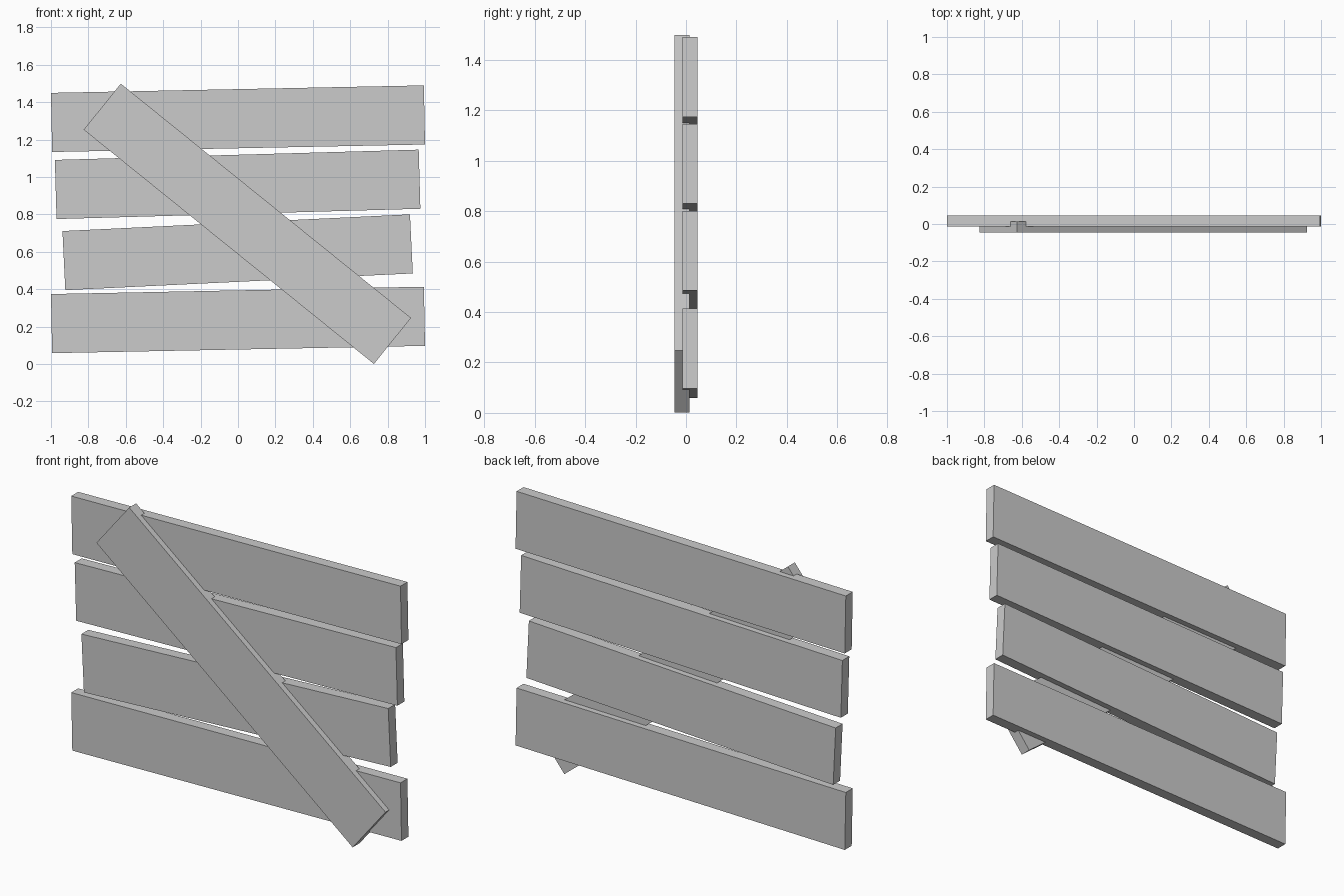
import bpy
import bmesh
from math import radians
from mathutils import Matrix

if "Cube" in bpy.data.objects:
    bpy.data.objects.remove(bpy.data.objects["Cube"])

HEIGHT = 0.316   # plank width across the grain
THICK = 0.06


def plank(name, x, y, z, length, angle):
    """Flat board, turned by angle in the front (xz) plane."""
    mesh = bpy.data.meshes.new(name)
    bm = bmesh.new()
    bmesh.ops.create_cube(bm, size=1)
    bmesh.ops.scale(bm, vec=(length, THICK, HEIGHT), verts=bm.verts)
    bm.to_mesh(mesh)
    bm.free()
    obj = bpy.data.objects.new(name, mesh)
    obj.matrix_world = (Matrix.Translation((x, y, z))
                        @ Matrix.Rotation(radians(-angle), 4, 'Y'))
    bpy.context.collection.objects.link(obj)
    return obj


# Four slightly crooked horizontal boards, bottom to top
boards = [
    (0.0, 0.236, 1.994, 1.12),
    (-0.002, 0.598, 1.86, 2.75),
    (-0.002, 0.961, 1.946, 1.62),
    (0.0, 1.312, 1.994, 1.15),
]
for i, (x, z, length, angle) in enumerate(boards, 1):
    plank(f"horizontal_board_{i}", x, 0.016, z, length, angle)

# Diagonal brace let into the front faces
plank("diagonal_brace", 0.05, -0.016, 0.75, 1.994, -38.9)
